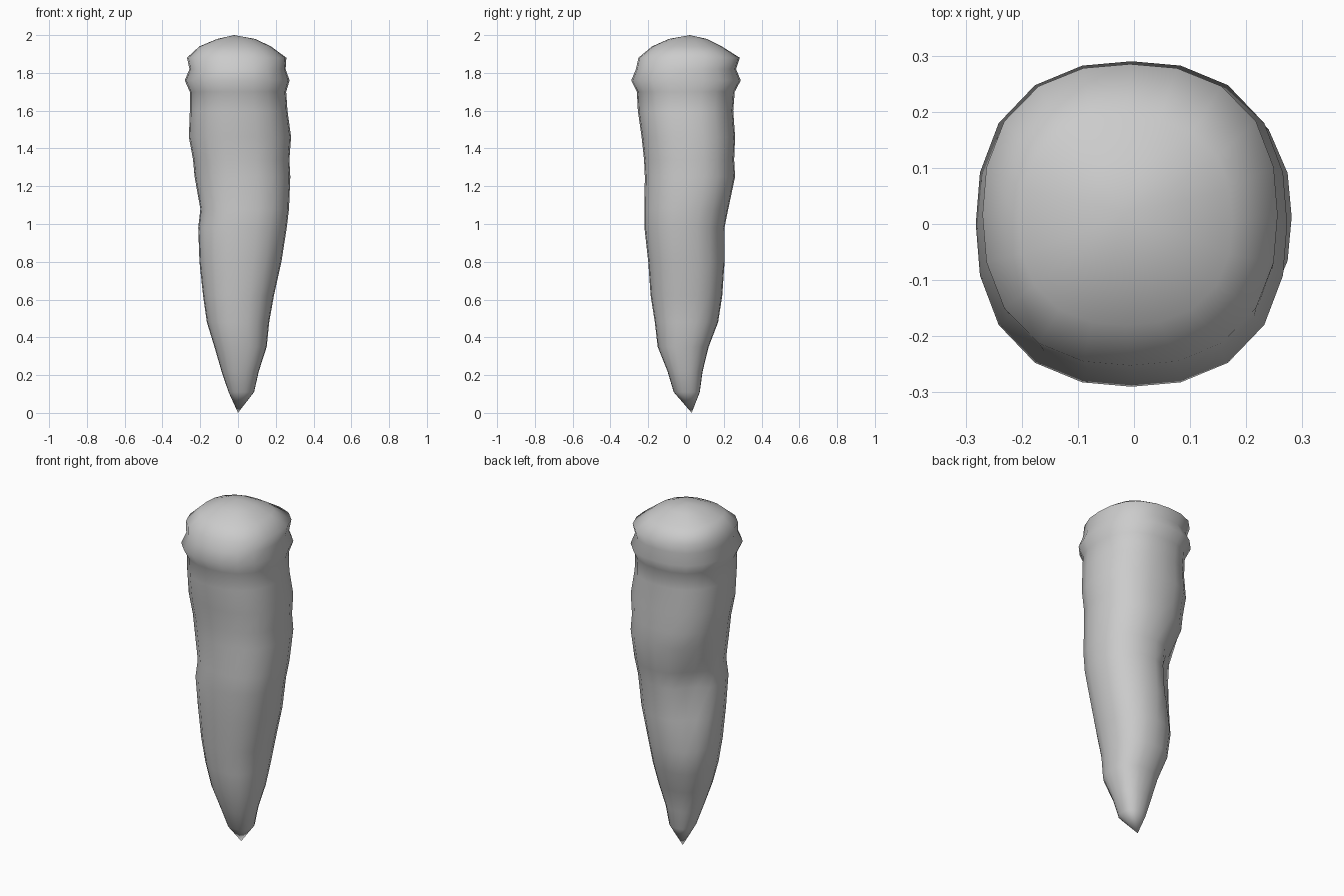
import bpy, bmesh, math

if "Cube" in bpy.data.objects:
    bpy.data.objects.remove(bpy.data.objects["Cube"])

SIDES = 20
# Cross-sections: z, left x, right x, front y, back y
RINGS = [
    (0.11, -0.05, 0.085, -0.065, 0.073),
    (0.22, -0.087, 0.11, -0.098, 0.088),
    (0.35, -0.125, 0.152, -0.15, 0.12),
    (0.48, -0.165, 0.165, -0.165, 0.17),
    (0.62, -0.185, 0.19, -0.187, 0.192),
    (0.80, -0.205, 0.23, -0.20, 0.205),
    (0.98, -0.212, 0.258, -0.22, 0.205),
    (1.08, -0.20, 0.27, -0.22, 0.225),
    (1.25, -0.23, 0.277, -0.218, 0.26),
    (1.34, -0.238, 0.272, -0.222, 0.255),
    (1.46, -0.26, 0.281, -0.235, 0.26),
    (1.60, -0.255, 0.262, -0.255, 0.25),
    (1.70, -0.255, 0.255, -0.26, 0.258),
    (1.76, -0.282, 0.273, -0.29, 0.29),
    (1.82, -0.257, 0.252, -0.265, 0.265),
    (1.88, -0.27, 0.256, -0.252, 0.285),
    (1.94, -0.205, 0.175, -0.18, 0.19),
    (1.98, -0.11, 0.09, -0.09, 0.11),
]


def ring_point(a, x0, x1, y0, y1, power=2.4):
    """Rounded-square point with separate reach on each side."""
    c, s = math.cos(a), math.sin(a)
    cx, cy, rx, ry = (x0 + x1) / 2, (y0 + y1) / 2, (x1 - x0) / 2, (y1 - y0) / 2
    k = (abs(c) ** power + abs(s) ** power) ** (-1 / power)
    return cx + rx * c * k, cy + ry * s * k


def dent(a, z):
    """Shallow hollow in the back left side of the root."""
    d = a - math.radians(135)
    return 1 - 0.33 * math.exp(-(d / 0.4) ** 2 - ((z - 0.94) / 0.2) ** 2)


# Tapered body with collar and domed top
bm = bmesh.new()
loops = []
for z, *box in RINGS:
    loop = []
    for i in range(SIDES):
        a = 2 * math.pi * i / SIDES
        x, y = ring_point(a, *box)
        f = dent(a, z)
        loop.append(bm.verts.new((x * f, y * f, z)))
    loops.append(loop)
for lo, hi in zip(loops, loops[1:]):
    for i in range(SIDES):
        j = (i + 1) % SIDES
        bm.faces.new((lo[i], lo[j], hi[j], hi[i]))

# Pointed tip and crown
tip = bm.verts.new((0, 0.03, 0))
crown = bm.verts.new((-0.02, 0.02, 2))
for i in range(SIDES):
    j = (i + 1) % SIDES
    bm.faces.new((tip, loops[0][j], loops[0][i]))
    bm.faces.new((crown, loops[-1][i], loops[-1][j]))
bmesh.ops.recalc_face_normals(bm, faces=bm.faces)
for f in bm.faces:
    f.smooth = True

mesh = bpy.data.meshes.new("tapered_root")
bm.to_mesh(mesh)
bm.free()
bpy.context.collection.objects.link(bpy.data.objects.new("tapered_root", mesh))
